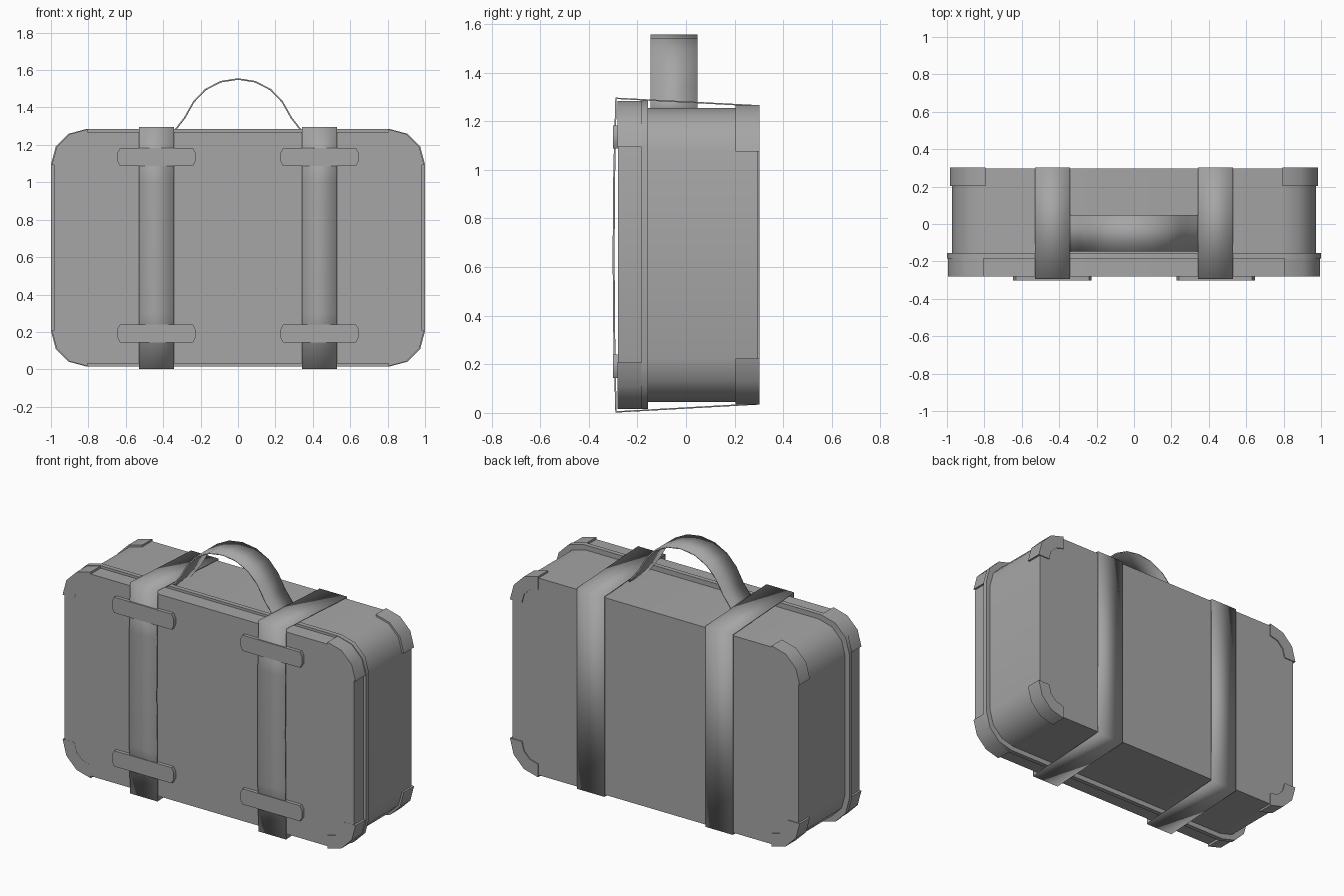
import bpy, bmesh, math
from math import cos, sin, radians

if "Cube" in bpy.data.objects:
    bpy.data.objects.remove(bpy.data.objects["Cube"], do_unlink=True)

grey = bpy.data.materials.new("plain_grey")
grey.use_nodes = True
colour = (0.38, 0.38, 0.38, 1)
grey.diffuse_color = colour
bsdf = next(n for n in grey.node_tree.nodes if n.type == 'BSDF_PRINCIPLED')
bsdf.inputs["Base Color"].default_value = colour

MID = 0.65  # height of the case centre


def finish(name, bm, thickness=0):
    """Turn a bmesh into a shaded object, optionally a thickened sheet."""
    bmesh.ops.recalc_face_normals(bm, faces=bm.faces)
    mesh = bpy.data.meshes.new(name)
    bm.to_mesh(mesh)
    bm.free()
    mesh.materials.append(grey)
    obj = bpy.data.objects.new(name, mesh)
    bpy.context.collection.objects.link(obj)
    bpy.ops.object.select_all(action='DESELECT')
    obj.select_set(True)
    bpy.context.view_layer.objects.active = obj
    bpy.ops.object.shade_smooth_by_angle(angle=radians(35))
    if thickness:
        mod = obj.modifiers.new("thickness", 'SOLIDIFY')
        mod.thickness = thickness
        mod.offset = 0
    return obj


def loft(name, rings, closed=True, caps=True, thickness=0):
    """Skin a list of equal-length rings of points."""
    bm = bmesh.new()
    rows = [[bm.verts.new(p) for p in ring] for ring in rings]
    n = len(rows[0])
    for a, b in zip(rows, rows[1:]):
        for i in range(n if closed else n - 1):
            j = (i + 1) % n
            bm.faces.new((a[i], a[j], b[j], b[i]))
    if caps:
        bm.faces.new(rows[0])
        bm.faces.new(rows[-1])
    return finish(name, bm, thickness)


def rounded(hx, hz, r, y):
    """Upright rounded rectangle with three facets per corner."""
    pts = []
    for quarter, (sx, sz) in enumerate(((1, 1), (-1, 1), (-1, -1), (1, -1))):
        for k in range(4):
            a = radians(90 * quarter + 30 * k)
            pts.append((sx * (hx - r) + r * cos(a), y,
                        MID + sz * (hz - r) + r * sin(a)))
    return pts


def slab(name, hx, hz, r, y0, y1):
    loft(name, [rounded(hx, hz, r, y0), rounded(hx, hz, r, y1)])


# Case shell, lid and the raised rim between them
slab("case_body", 0.972, 0.605, 0.18, -0.17, 0.297)
slab("lid", 0.983, 0.62, 0.18, -0.28, -0.17)
slab("lid_rim", 1.0, 0.635, 0.19, -0.184, -0.156)


# Corner guards: an L section swept round each corner
def corner_guard(name, sx, sz, hx, hz, r, section):
    rings = []
    for k in range(4):
        a = radians(30 * k)
        rings.append([(sx * (hx - r + (r - d) * cos(a)), y,
                       MID + sz * (hz - r + (r - d) * sin(a)))
                      for d, y in section])
    loft(name, rings)


def l_section(edge, face, width, inner):
    return [(0, edge), (0, face), (width, face), (width, inner),
            (0.014, inner), (0.014, edge)]


back_l = l_section(0.203, 0.303, 0.08, 0.29)
front_l = l_section(-0.18, -0.281, 0.08, -0.27)
for sx, side in ((1, "left"), (-1, "right")):
    for sz, level in ((1, "upper"), (-1, "lower")):
        corner_guard(f"back_corner_{level}_{side}", sx, sz,
                     0.984, 0.616, 0.19, back_l)
        corner_guard(f"lid_corner_{level}_{side}", sx, sz,
                     0.995, 0.633, 0.19, front_l)

# Straps looped round the case, bulging slightly at the front
strap_path = [(-0.288, 0.004), (-0.295, 0.3), (-0.298, 0.65),
              (-0.295, 1.0), (-0.288, 1.294), (0.3, 1.263), (0.3, 0.037)]
for sx, side in ((1, "left"), (-1, "right")):
    loft(f"strap_{side}",
         [[(sx * x, y, z) for y, z in strap_path] for x in (0.343, 0.53)],
         caps=False, thickness=0.008)

    # Crossing tabs with clipped ends
    for z0, level in ((1.135, "upper"), (0.192, "lower")):
        half = [(0.195, -0.048), (0.21, -0.02), (0.21, 0.02), (0.195, 0.048)]
        outline = half + [(-x, -z) for x, z in half]
        loft(f"strap_tab_{level}_{side}",
             [[(sx * 0.436 + x, y, z0 + z) for x, z in outline]
              for y in (-0.301, -0.275)])

# Arched ribbon handle
arch = [(0.355, 1.253), (0.33, 1.287), (0.285, 1.345), (0.237, 1.43),
        (0.175, 1.495), (0.092, 1.538)]
arch = arch + [(0, 1.552)] + [(-x, z) for x, z in reversed(arch)]
loft("handle", [[(x, y, z) for x, z in arch] for y in (-0.147, 0.047)],
     closed=False, caps=False, thickness=0.008)
